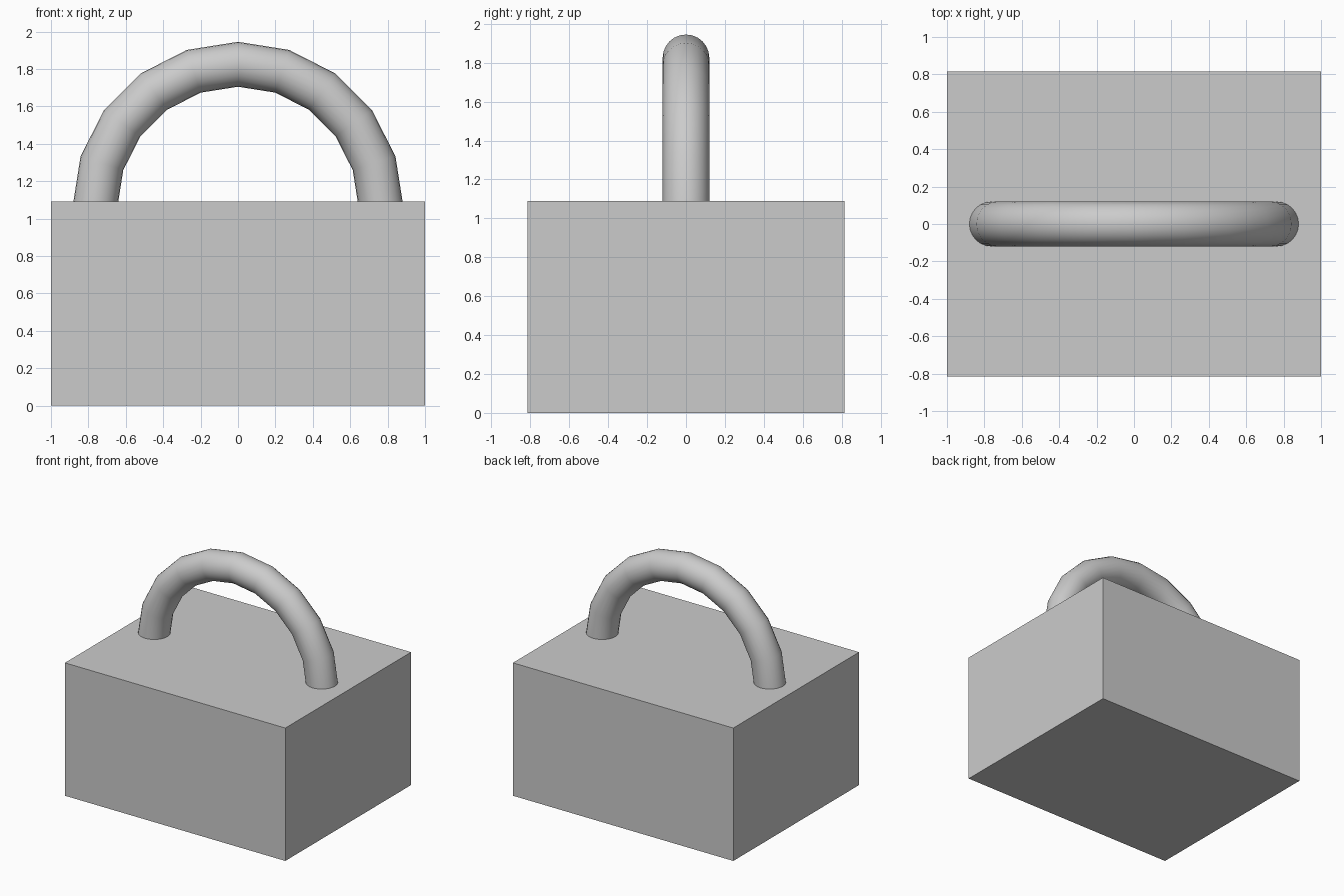
import bpy, bmesh, math
from mathutils import Matrix, Vector

if "Cube" in bpy.data.objects:
    bpy.data.objects.remove(bpy.data.objects["Cube"])

WIDTH, DEPTH, HEIGHT = 2.0, 1.63, 1.09
ARC_RADIUS, TUBE_RADIUS, ARC_Z = 0.765, 0.12, 1.06


def make_object(name, bm):
    bmesh.ops.recalc_face_normals(bm, faces=bm.faces)
    mesh = bpy.data.meshes.new(name)
    bm.to_mesh(mesh)
    bm.free()
    obj = bpy.data.objects.new(name, mesh)
    bpy.context.collection.objects.link(obj)
    return obj


# Block body
bm = bmesh.new()
bmesh.ops.create_cube(bm, size=1.0, matrix=Matrix.Translation((0, 0, HEIGHT / 2))
                      @ Matrix.Diagonal((WIDTH, DEPTH, HEIGHT, 1)))
make_object("body", bm)

# Arched handle: round section spun through a half turn, ends sunk in the body
bm = bmesh.new()
bmesh.ops.create_circle(bm, segments=24, radius=TUBE_RADIUS,
                        matrix=Matrix.Translation((ARC_RADIUS, 0, ARC_Z)))
bmesh.ops.spin(bm, geom=bm.verts[:] + bm.edges[:], cent=Vector((0, 0, ARC_Z)),
               axis=(0, -1, 0), angle=math.pi, steps=10, use_duplicate=False)
bmesh.ops.holes_fill(bm, edges=[e for e in bm.edges if e.is_boundary], sides=0)
handle = make_object("handle", bm)
bpy.context.view_layer.objects.active = handle
handle.select_set(True)
bpy.ops.object.shade_smooth_by_angle(angle=math.radians(40))
